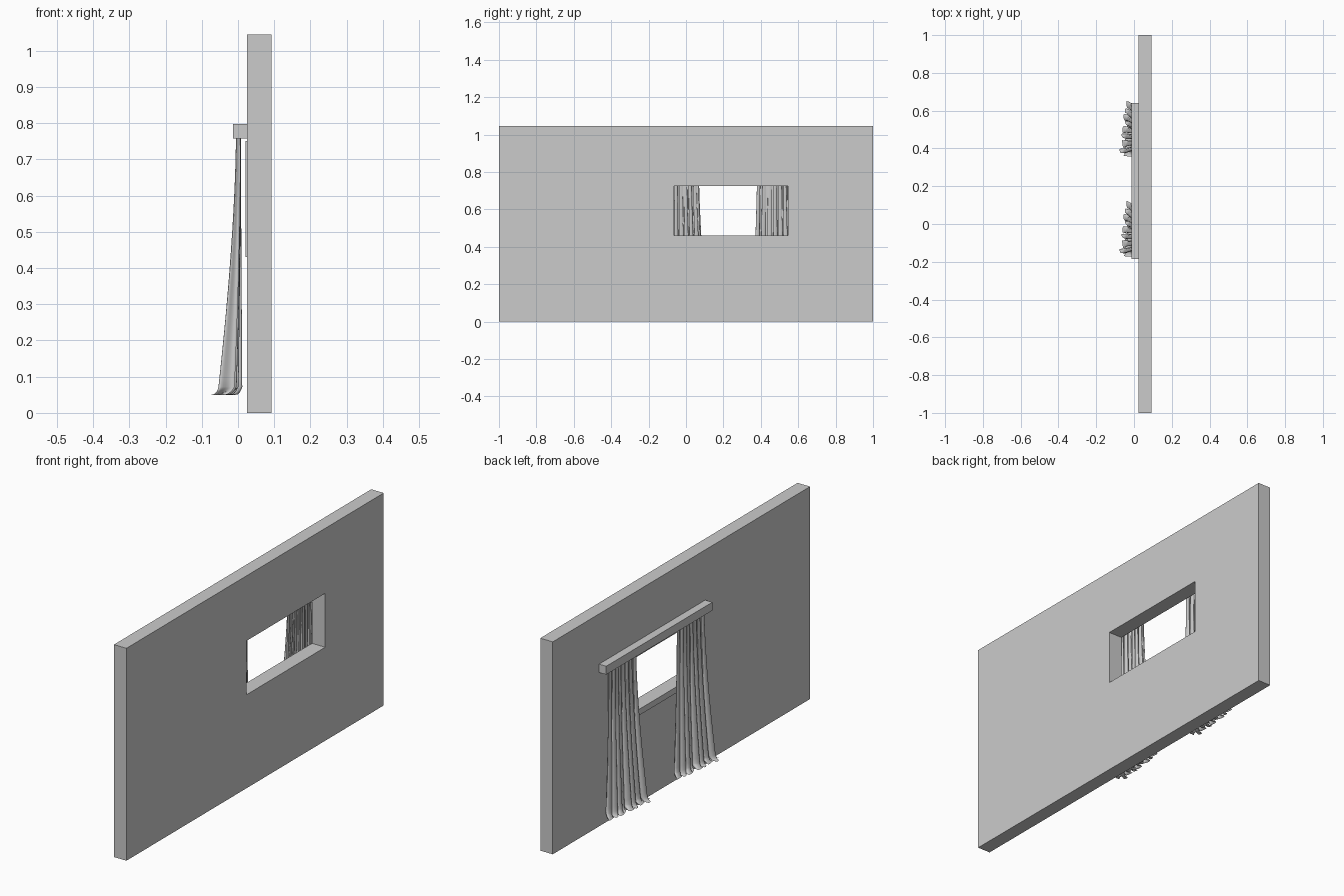
import bpy, bmesh, math, random

if "Cube" in bpy.data.objects:
    bpy.data.objects.remove(bpy.data.objects["Cube"])

def finish(name, bm, smooth=False):
    bmesh.ops.recalc_face_normals(bm, faces=bm.faces)
    me = bpy.data.meshes.new(name)
    bm.to_mesh(me)
    bm.free()
    ob = bpy.data.objects.new(name, me)
    bpy.context.collection.objects.link(ob)
    if smooth:
        for p in me.polygons:
            p.use_smooth = True
    return ob

def box(name, x0, x1, y0, y1, z0, z1):
    bm = bmesh.new()
    bmesh.ops.create_cube(bm, size=1)
    for v in bm.verts:
        v.co = (x0 if v.co.x < 0 else x1, y0 if v.co.y < 0 else y1, z0 if v.co.z < 0 else z1)
    return finish(name, bm)

def frame(name, x0, x1, outer, inner):
    """Rectangular slab with a rectangular hole; rects are (y0, y1, z0, z1)."""
    bm = bmesh.new()
    def ring(x, r):
        return [bm.verts.new((x, y, z)) for y, z in
                ((r[0], r[2]), (r[1], r[2]), (r[1], r[3]), (r[0], r[3]))]
    loops = [ring(x0, outer), ring(x1, outer), ring(x1, inner), ring(x0, inner)]
    for a, b in zip(loops, loops[1:] + loops[:1]):
        for i in range(4):
            j = (i + 1) % 4
            bm.faces.new((a[i], a[j], b[j], b[i]))
    return finish(name, bm)

# Wall, window trim and pelmet
hole = (-0.065, 0.545, 0.46, 0.725)
frame("wall", 0.025, 0.093, (-1, 1, 0, 1.045), hole)
frame("window_trim", 0.021, 0.025, (-0.09, 0.57, 0.43, 0.75), hole)
box("pelmet", -0.014, 0.025, -0.185, 0.64, 0.757, 0.798)

# Curtains: pleated sheet, flaring downward and spilling forward at the hem
def curtain(name, y_off):
    rnd = random.Random(4)
    ph = [rnd.uniform(0, 6.28) for _ in range(6)]
    cols, rows, pleats = 180, 30, 8
    bm = bmesh.new()
    grid = []
    for r in range(rows + 7):
        t = min(r / rows, 1)                      # drop, 0 at rail to 1 at floor
        s = max(0, (r - rows) / 6)                # spill along the floor
        row = []
        for c in range(cols + 1):
            u = c / cols
            a = 2 * math.pi * pleats * u + 0.9 * math.sin(7 * u + ph[0])
            size = 0.75 + 0.25 * math.sin(17 * u + ph[1])
            amp = (0.007 + 0.019 * t ** 1.5) * size
            lean = -0.026 * t ** 1.6 * (1.25 - 0.9 * u)
            left = -0.146 - 0.018 * t ** 1.3
            right = 0.070 + 0.035 * t ** 1.5
            y = left + (right - left) * u + 0.010 * (0.5 + 0.5 * t) * math.sin(2 * a + ph[2])
            x = 0.001 + lean + amp * math.sin(a) + 0.003 * t * math.sin(23 * u + ph[3])
            z = 0.757 - 0.685 * t
            # hem ripple and spill
            push = (0.030 + 0.014 * math.sin(a + 0.6)) * (1.1 - 0.4 * u)
            x -= push * s ** 1.3
            y += s * (0.016 * (u - 0.3) + 0.010 * math.sin(a * 0.5 + ph[4]))
            z -= 0.022 * (1 - (1 - s) ** 2) - 0.005 * math.sin(math.pi * s) * math.sin(1.5 * a + ph[5])
            row.append(bm.verts.new((max(-0.097, min(x, 0.016)), y + y_off, max(z, 0.05))))
        grid.append(row)
    for a, b in zip(grid, grid[1:]):
        for c in range(cols):
            bm.faces.new((a[c], a[c + 1], b[c + 1], b[c]))
    return finish(name, bm, True)

curtain("curtain_left", 0.0)
curtain("curtain_right", 0.53)
